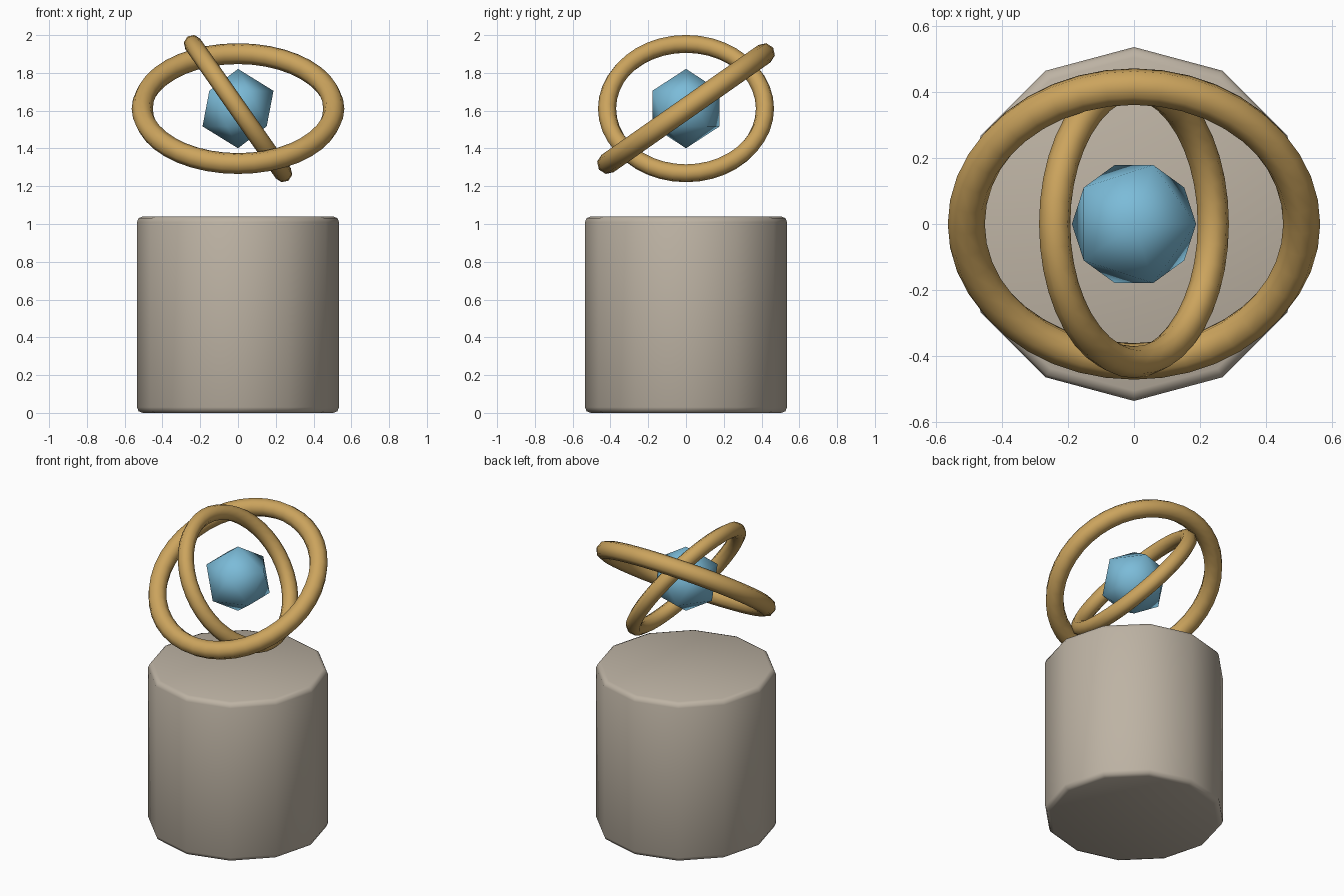
import bpy
from math import radians

cube = bpy.data.objects.get("Cube")
if cube:
    bpy.data.objects.remove(cube, do_unlink=True)


def material(name, rgb):
    m = bpy.data.materials.new(name)
    m.use_nodes = True
    m.diffuse_color = (*rgb, 1)
    m.node_tree.nodes["Principled BSDF"].inputs["Base Color"].default_value = (*rgb, 1)
    return m


stone = material("warm grey stone", (0.51, 0.45, 0.37))
gold = material("aged gold", (0.60, 0.37, 0.11))
blue = material("sky blue crystal", (0.20, 0.50, 0.69))


def finish(name, mat):
    ob = bpy.context.object
    ob.name = ob.data.name = name
    ob.data.materials.append(mat)
    bpy.ops.object.shade_smooth()
    return ob


def ring(name, radius, thickness, tilt):
    bpy.ops.mesh.primitive_torus_add(
        major_radius=radius, minor_radius=thickness, major_segments=40,
        minor_segments=8, location=(0, 0, CENTRE), rotation=tilt)
    return finish(name, gold)


CENTRE = 1.611
HEIGHT = 1.04

# Twelve-sided pedestal with softened rims
bpy.ops.mesh.primitive_cylinder_add(vertices=12, radius=0.535, depth=HEIGHT,
                                    location=(0, 0, HEIGHT / 2))
pedestal = finish("pedestal", stone)
bevel = pedestal.modifiers.new("rim bevel", "BEVEL")
bevel.width = 0.03
bevel.segments = 2
bevel.limit_method = 'ANGLE'
bevel.angle_limit = radians(40)

# Two crossed rings floating above it
ring("outer_ring", 0.507, 0.056, (radians(35), 0, 0))
ring("inner_ring", 0.418, 0.048, (0, radians(55), 0))

# Crystal at the heart of the rings
bpy.ops.mesh.primitive_ico_sphere_add(subdivisions=1, radius=0.21,
                                      location=(0, 0, CENTRE))
finish("crystal", blue)
